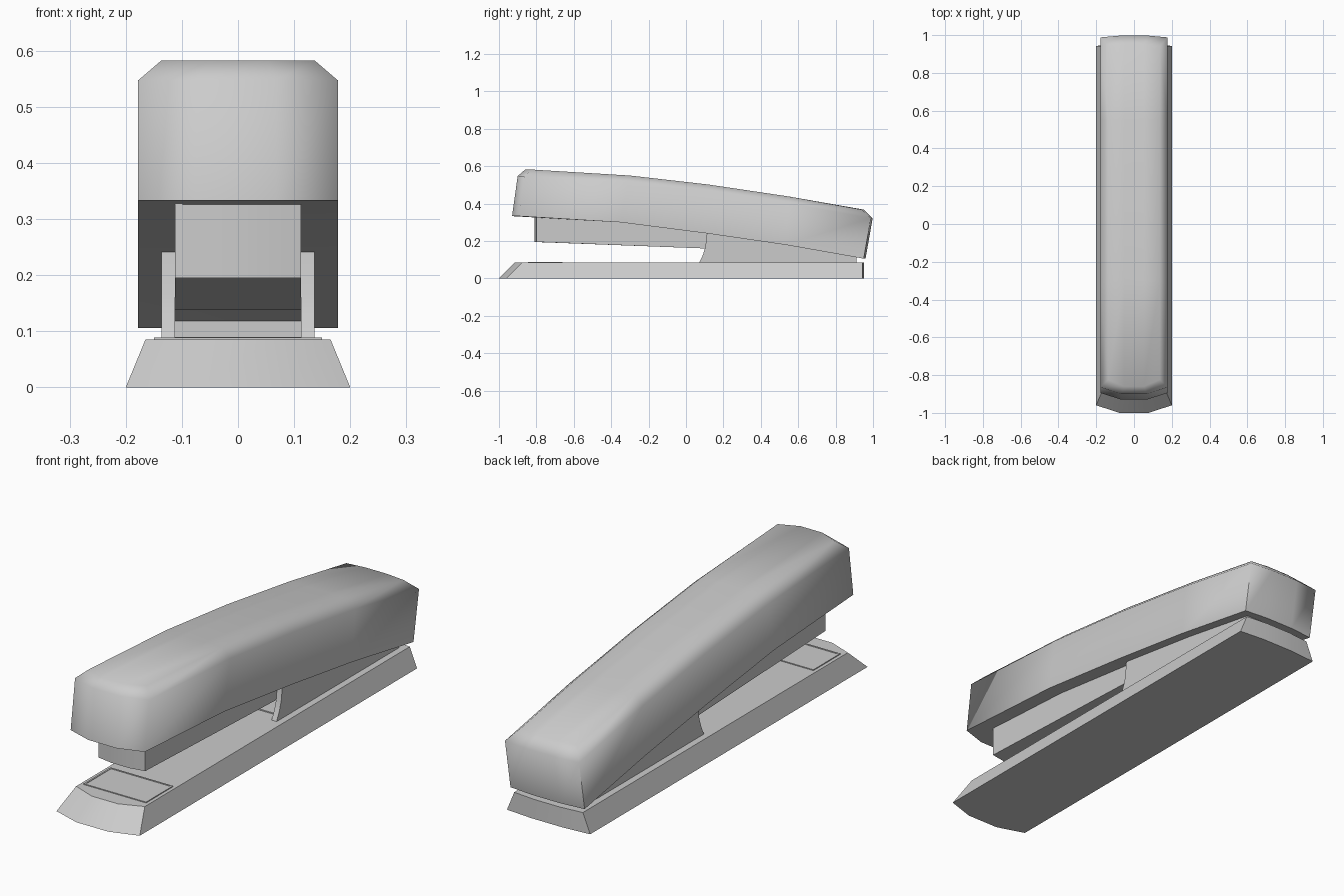
import bpy, bmesh, math

if "Cube" in bpy.data.objects:
    bpy.data.objects.remove(bpy.data.objects["Cube"])


def finish(name, bm, angle):
    bmesh.ops.recalc_face_normals(bm, faces=bm.faces)
    mesh = bpy.data.meshes.new(name)
    bm.to_mesh(mesh)
    bm.free()
    ob = bpy.data.objects.new(name, mesh)
    bpy.context.collection.objects.link(ob)
    bpy.ops.object.select_all(action='DESELECT')
    bpy.context.view_layer.objects.active = ob
    ob.select_set(True)
    bpy.ops.object.shade_smooth_by_angle(angle=math.radians(angle))
    return ob


def slab(name, layers, bow_front=0, bow_back=0, angle=30):
    """Stack layers of (half width, [(y, z) per row]); ends bow outwards."""
    bm = bmesh.new()
    grids = []
    for w, rows in layers:
        grid = []
        for i, (y, z) in enumerate(rows):
            row = []
            for f in (-1, -0.38, 0.38, 1):
                dy = 0
                if abs(f) == 1:
                    dy = bow_front if i == 0 else -bow_back if i == len(rows) - 1 else 0
                row.append(bm.verts.new((f * w, y + dy, z)))
            grid.append(row)
        grids.append(grid)
    # bottom and top caps
    for g in (grids[0], grids[-1]):
        for a, b in zip(g, g[1:]):
            for j in range(3):
                bm.faces.new((a[j], a[j + 1], b[j + 1], b[j]))

    # walls around the outline
    def rim(g):
        return (g[0] + [r[-1] for r in g[1:-1]] + g[-1][::-1]
                + [r[0] for r in g[-2:0:-1]])
    for lo, hi in zip(grids, grids[1:]):
        a, b = rim(lo), rim(hi)
        for k in range(len(a)):
            n = (k + 1) % len(a)
            bm.faces.new((a[k], a[n], b[n], b[k]))
    return finish(name, bm, angle)


def extrude_side(name, profile, x0, x1):
    """Extrude a (y, z) profile from x0 to x1."""
    bm = bmesh.new()
    f = bm.faces.new([bm.verts.new((x0, y, z)) for y, z in profile])
    r = bmesh.ops.extrude_face_region(bm, geom=[f])
    verts = [v for v in r['geom'] if isinstance(v, bmesh.types.BMVert)]
    bmesh.ops.translate(bm, verts=verts, vec=(x1 - x0, 0, 0))
    return finish(name, bm, 30)


# tapered base
slab("base", [(0.2, [(-1, 0), (0.953, 0)]),
              (0.165, [(-0.915, 0.085), (0.953, 0.085)])], 0.04, 0.01)

# anvil plate with stepped border
slab("anvil_plate", [(0.15, [(-0.845, 0.08), (-0.66, 0.08)]),
                     (0.15, [(-0.845, 0.089), (-0.66, 0.089)]),
                     (0.143, [(-0.838, 0.089), (-0.667, 0.089)]),
                     (0.143, [(-0.838, 0.087), (-0.667, 0.087)])])

# arched top cover with chamfered rim
slab("cover", [
    (0.178, [(-0.93, 0.333), (-0.35, 0.30), (0.11, 0.241), (0.53, 0.18), (0.96, 0.106)]),
    (0.178, [(-0.90, 0.547), (-0.31, 0.515), (0.12, 0.465), (0.55, 0.402), (0.998, 0.322)]),
    (0.137, [(-0.86, 0.582), (-0.30, 0.55), (0.12, 0.502), (0.55, 0.438), (0.95, 0.368)]),
], 0.036, 0.01, 75)

# staple magazine, its top hidden in the cover
slab("magazine", [
    (0.112, [(-0.81, 0.195), (0.11, 0.16), (0.7, 0.138)]),
    (0.112, [(-0.81, 0.345), (0.11, 0.255), (0.7, 0.175)]),
], 0.012)

# hinge bracket: two cheeks, floor and rear wall
cheek = [(0.07, 0.083), (0.09, 0.125), (0.103, 0.165), (0.112, 0.245),
         (0.53, 0.187), (0.912, 0.122), (0.912, 0.083)]
for side, s in (("left", -1), ("right", 1)):
    extrude_side("bracket_cheek_" + side, cheek, s * 0.112, s * 0.136)
extrude_side("bracket_floor", [(0.12, 0.083), (0.12, 0.09), (0.9, 0.09), (0.9, 0.083)],
             -0.112, 0.112)
extrude_side("bracket_rear_wall", [(0.888, 0.083), (0.888, 0.125), (0.912, 0.122), (0.912, 0.083)],
             -0.112, 0.112)
